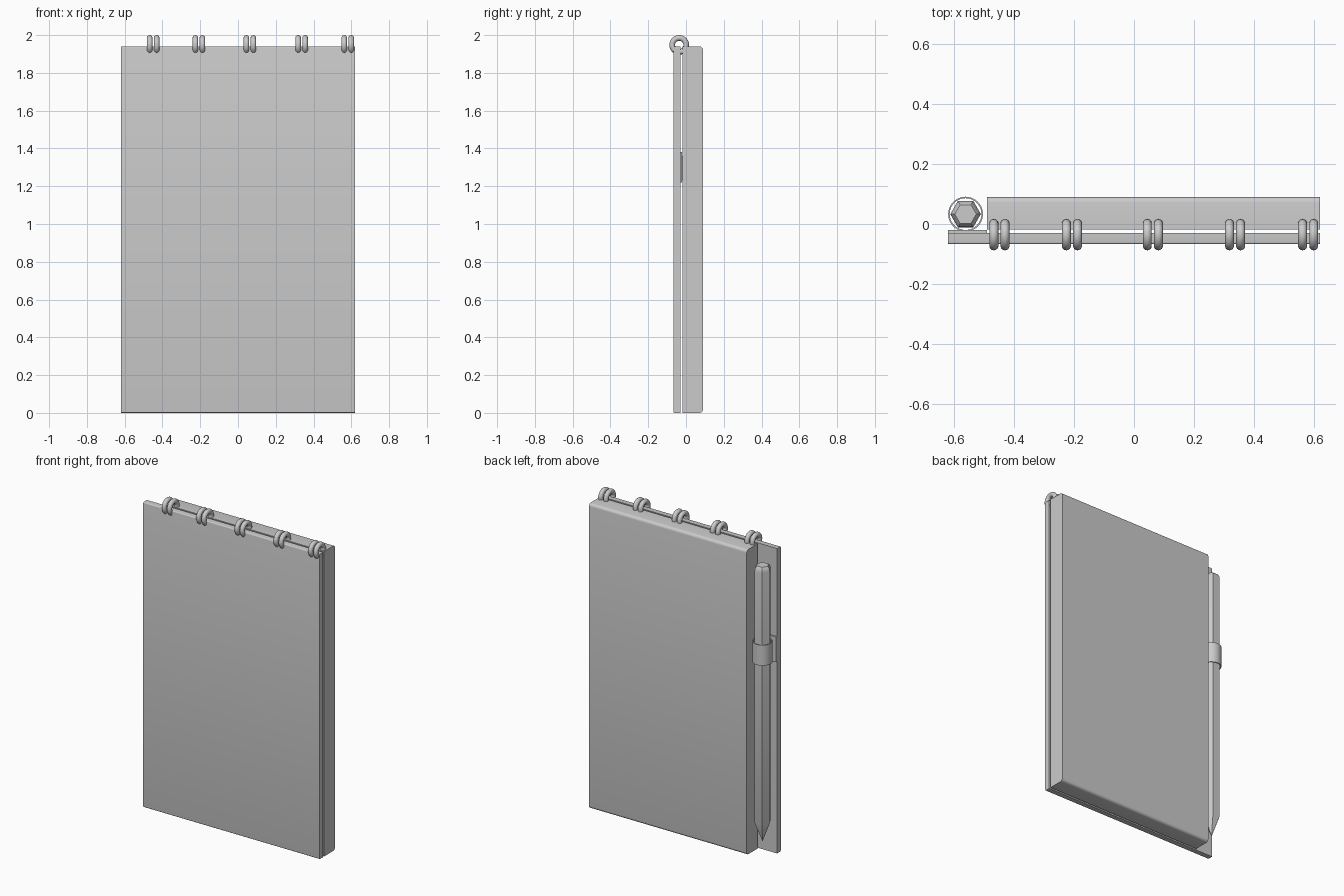
import bpy, bmesh, math
from mathutils import Vector

if "Cube" in bpy.data.objects:
    bpy.data.objects.remove(bpy.data.objects["Cube"])


def new_object(name, bm, smooth=True):
    bmesh.ops.recalc_face_normals(bm, faces=bm.faces)
    mesh = bpy.data.meshes.new(name)
    bm.to_mesh(mesh)
    bm.free()
    ob = bpy.data.objects.new(name, mesh)
    bpy.context.collection.objects.link(ob)
    bpy.ops.object.select_all(action='DESELECT')
    ob.select_set(True)
    bpy.context.view_layer.objects.active = ob
    if smooth:
        bpy.ops.object.shade_smooth_by_angle(angle=math.radians(35))
    return ob


def box(name, lo, hi, round_edges=None, radius=0.01):
    """Box between two corners; round_edges picks edges by midpoint."""
    bm = bmesh.new()
    bmesh.ops.create_cube(bm, size=1)
    lo, hi = Vector(lo), Vector(hi)
    for v in bm.verts:
        v.co = Vector((lo[i] + (v.co[i] + 0.5) * (hi[i] - lo[i]) for i in range(3)))
    if round_edges:
        edges = [e for e in bm.edges if round_edges((e.verts[0].co + e.verts[1].co) / 2)]
        bmesh.ops.bevel(bm, geom=edges, offset=radius, segments=4,
                        profile=0.5, affect='EDGES')
    return new_object(name, bm)


def lathe(name, profile, sides, x, y, closed=False):
    """Stack of regular polygons (radius, z) about a vertical axis."""
    bm = bmesh.new()
    rings = [[bm.verts.new((x + r * math.cos(2 * math.pi * i / sides),
                            y + r * math.sin(2 * math.pi * i / sides), z))
              for i in range(sides)] for r, z in profile]
    pairs = list(zip(rings, rings[1:]))
    if closed:
        pairs.append((rings[-1], rings[0]))
    for a, b in pairs:
        for i in range(sides):
            j = (i + 1) % sides
            bm.faces.new((a[i], a[j], b[j], b[i]))
    if not closed:
        bm.faces.new(rings[0])
        bm.faces.new(rings[-1])
    return new_object(name, bm)


H = 1.94

# Front cover, wide enough to shield the pencil
box("front_cover", (-0.62, -0.067, 0), (0.62, -0.03, H),
    lambda m: abs(m.x) < 0.1 and m.y < -0.06, 0.006)

# Page block with rounded top and bottom back edges
box("page_block", (-0.49, -0.019, 0), (0.62, 0.09, H),
    lambda m: abs(m.x - 0.065) < 0.1 and m.y > 0.05, 0.018)

# Paired binding rings along the top
for n, x in enumerate((-0.449, -0.207, 0.063, 0.337, 0.581)):
    for side in (-1, 1):
        bpy.ops.mesh.primitive_torus_add(
            major_segments=32, minor_segments=14, major_radius=0.037,
            minor_radius=0.015, location=(x + side * 0.0185, -0.036, 1.948),
            rotation=(0, math.pi / 2, 0))
        ring = bpy.context.object
        ring.name = f"binding_ring_{n + 1}_{'left' if side < 0 else 'right'}"
        bpy.ops.object.shade_smooth()

# Hexagonal pencil with pointed tip and softened end
PX, PY = -0.562, 0.033
lathe("pencil", [(0.002, 0.09), (0.051, 0.215), (0.051, 1.815),
                 (0.047, 1.832), (0.036, 1.845)], 6, PX, PY)

# Pencil loop and its mounting tab on the cover
lathe("pencil_loop", [(0.053, 1.23), (0.058, 1.23), (0.058, 1.36), (0.053, 1.36)],
      40, PX, PY, closed=True)
box("loop_tab", (-0.62, -0.031, 1.22), (-0.49, -0.02, 1.38))
